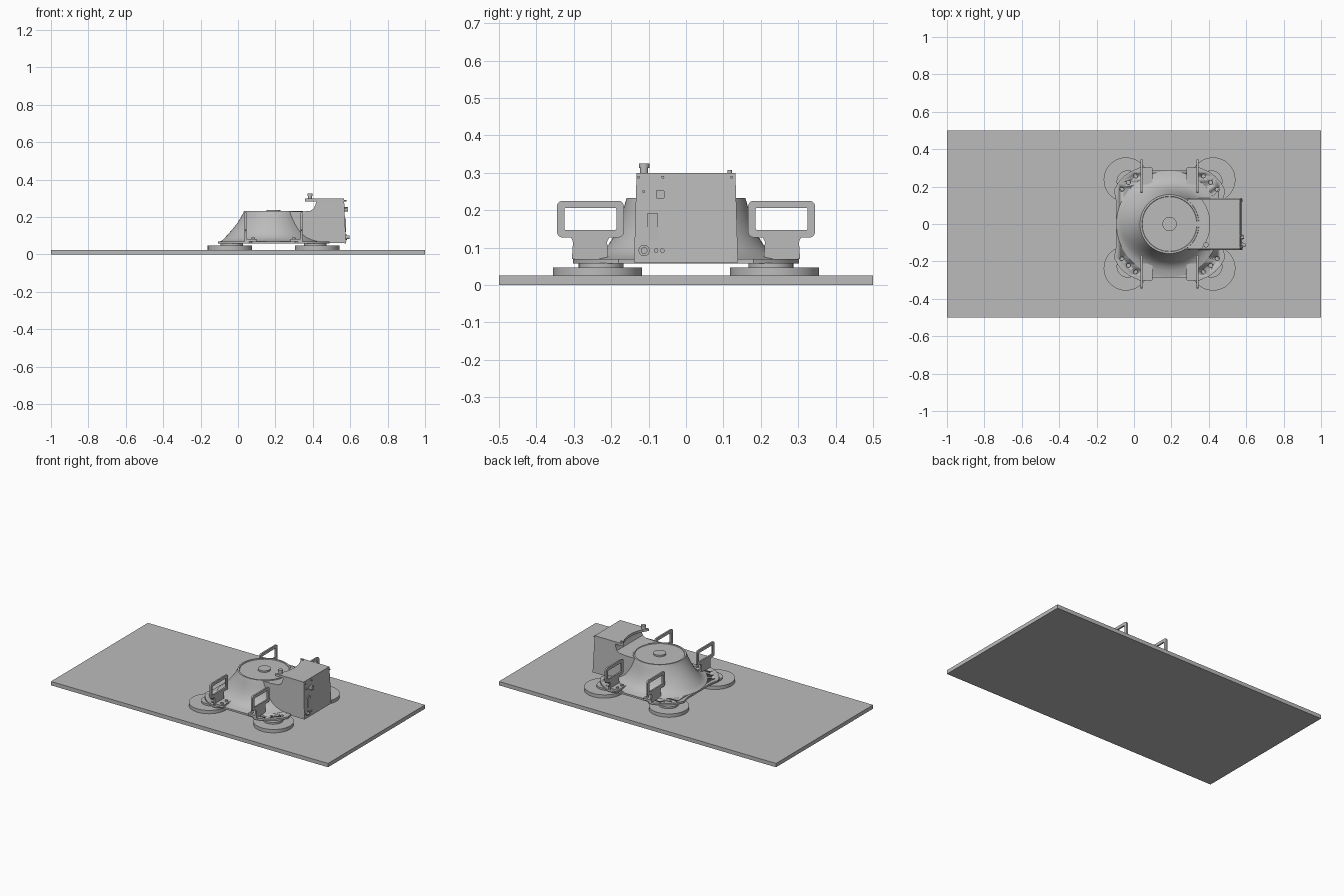
import bpy, bmesh, math
from mathutils import Matrix, Vector

if "Cube" in bpy.data.objects:
    bpy.data.objects.remove(bpy.data.objects["Cube"])

CX = 0.19          # centre of the lifting unit
grey = bpy.data.materials.new("plain grey")
grey.use_nodes = True
grey.diffuse_color = (0.5, 0.5, 0.5, 1)
grey.node_tree.nodes["Principled BSDF"].inputs["Base Color"].default_value = (0.5, 0.5, 0.5, 1)


def finish(name, bm):
    bmesh.ops.recalc_face_normals(bm, faces=bm.faces)
    me = bpy.data.meshes.new(name)
    bm.to_mesh(me)
    bm.free()
    me.materials.append(grey)
    me.polygons.foreach_set("use_smooth", [True] * len(me.polygons))
    me.set_sharp_from_angle(angle=math.radians(32))
    ob = bpy.data.objects.new(name, me)
    bpy.context.collection.objects.link(ob)
    return ob


def place(axis, u, v, w):
    """Map profile coordinates (u, v) and depth w to space."""
    return {"x": (w, u, v), "y": (u, w, v), "z": (u, v, w)}[axis]


def prism(name, loops, axis, lo, hi, edit=None):
    """Extrude an outline, or a frame between two matching outlines."""
    bm = bmesh.new()
    ends = [[[bm.verts.new(place(axis, u, v, w)) for u, v in lp] for lp in loops] for w in (lo, hi)]
    n = len(loops[0])
    for k in range(len(loops)):
        for i in range(n):
            j = (i + 1) % n
            bm.faces.new((ends[0][k][i], ends[0][k][j], ends[1][k][j], ends[1][k][i]))
    for end in ends:
        if len(loops) == 1:
            bm.faces.new(end[0])
        else:
            for i in range(n):
                j = (i + 1) % n
                bm.faces.new((end[0][i], end[0][j], end[1][j], end[1][i]))
    if edit:
        for vert in bm.verts:
            edit(vert.co)
    return finish(name, bm)


def box(name, x0, x1, y0, y1, z0, z1):
    return prism(name, [[(x0, y0), (x1, y0), (x1, y1), (x0, y1)]], "z", z0, z1)


def circle(u, v, r, n=32):
    return [(u + r * math.cos(2 * math.pi * i / n), v + r * math.sin(2 * math.pi * i / n)) for i in range(n)]


def disc(name, axis, u, v, r, lo, hi, n=32):
    return prism(name, [circle(u, v, r, n)], axis, lo, hi)


def rounded(u0, u1, v0, v1, r, n=5):
    pts = []
    corners = ((u1 - r, v1 - r), (u0 + r, v1 - r), (u0 + r, v0 + r), (u1 - r, v0 + r))
    for q, (u, v) in enumerate(corners):
        for i in range(n + 1):
            a = math.pi / 2 * (q + i / n)
            pts.append((u + r * math.cos(a), v + r * math.sin(a)))
    return pts


# Sheet being lifted
box("carried_sheet", -1, 1, -0.5, 0.5, 0, 0.025)

# Flange: one quarter outline mirrored around
quarter = [(0.285, 0), (0.285, 0.12), (0.298, 0.18), (0.275, 0.222), (0.245, 0.255),
           (0.21, 0.28), (0.16, 0.302), (0.13, 0.302), (0.115, 0.287), (0, 0.285)]
outline = quarter + [(-x, y) for x, y in quarter[-2::-1]]
outline += [(x, -y) for x, y in outline[-2:0:-1]]
flange = prism("flange", [[(CX + x, y) for x, y in outline]], "z", 0.058, 0.07)

# Mounting holes through the flange corners
bm = bmesh.new()
for sx in (-1, 1):
    for sy in (-1, 1):
        for hx, hy in ((0.18, 0.257), (0.22, 0.222), (0.255, 0.185)):
            bmesh.ops.create_cone(bm, cap_ends=True, segments=20, radius1=0.011, radius2=0.011,
                                  depth=0.06, matrix=Matrix.Translation((CX + sx * hx, sy * hy, 0.064)))
cutter = finish("hole_cutter", bm)
cutter.hide_render = True
cutter.hide_viewport = True
cut = flange.modifiers.new("holes", "BOOLEAN")
cut.operation = "DIFFERENCE"
cut.object = cutter
cut.solver = "EXACT"

# Domed housing: rings of (reach to the right, reach across, reach to the rear), height
rings = [(0.27, 0.284, 0.284, 0.07), (0.25, 0.25, 0.272, 0.077), (0.225, 0.225, 0.26, 0.09),
         (0.205, 0.207, 0.243, 0.108), (0.19, 0.19, 0.22, 0.135), (0.175, 0.178, 0.196, 0.165),
         (0.165, 0.168, 0.175, 0.198), (0.16, 0.162, 0.162, 0.222), (0.157, 0.158, 0.158, 0.233),
         (0.148, 0.148, 0.148, 0.233), (0.146, 0.146, 0.146, 0.229)]
bm = bmesh.new()
N = 64
prev = None
for right, across, left, z in rings:
    ring = []
    for i in range(N):
        c, s = math.cos(2 * math.pi * i / N), math.sin(2 * math.pi * i / N)
        ring.append(bm.verts.new((CX + c * (right if c > 0 else left), s * across, z)))
    if prev:
        for i in range(N):
            j = (i + 1) % N
            bm.faces.new((prev[i], prev[j], ring[j], ring[i]))
    prev = ring
bm.faces.new(prev)
finish("domed_housing", bm)
disc("dome_cap", "z", CX, 0, 0.038, 0.228, 0.239, 40)

# Suction pads with hubs, and lifting handles, at each corner
for sx, side in ((-1, "right"), (1, "left")):
    for sy, end in ((-1, "front"), (1, "back")):
        tag = end + "_" + side
        px, py = CX + sx * 0.233, sy * 0.237
        disc("suction_pad_" + tag, "z", px, py, 0.119, 0.025, 0.047, 64)
        disc("pad_hub_" + tag, "z", px - sx * 0.01, py - sy * 0.01, 0.06, 0.046, 0.059)

        hx = CX + sx * 0.15
        lo, hi = hx - 0.005, hx + 0.005
        a, b = sorted((sy * 0.166, sy * 0.345))
        prism("handle_grip_" + tag, [rounded(a, b, 0.127, 0.225, 0.015),
                                     rounded(a + 0.02, b - 0.02, 0.147, 0.206, 0.004)], "x", lo, hi)
        stem = [(sy * y, z) for y, z in ((0.208, 0.07), (0.305, 0.07), (0.302, 0.115),
                                         (0.308, 0.13), (0.204, 0.13), (0.211, 0.115))]
        prism("handle_stem_" + tag, [stem], "x", lo, hi)
        # Foot plate folded inward, with two bolts
        fx0, fx1 = sorted((hx, hx - sx * 0.06))
        prism("handle_foot_" + tag, [rounded(fx0, fx1, min(sy * 0.21, sy * 0.302),
                                             max(sy * 0.21, sy * 0.302), 0.008)], "z", 0.07, 0.084)
        for k in (0.235, 0.28):
            disc("foot_bolt_" + tag, "z", hx - sx * 0.042, sy * k, 0.009, 0.08, 0.092, 12)


# Control box with slightly tapered sides
def taper(co):
    co.y *= 1 - 0.05 * (co.z - 0.06) / 0.24


side_profile = [(0.25, 0.064), (0.577, 0.06), (0.567, 0.298), (0.42, 0.298), (0.415, 0.27),
                (0.405, 0.245), (0.385, 0.233), (0.33, 0.229), (0.25, 0.229)]
prism("control_box", [side_profile], "y", -0.139, 0.139, taper)

# Curved lid overhanging the dome
arc = [(CX + 0.215 * math.cos(t), 0.215 * math.sin(t))
       for t in [math.radians(-38 + 76 * i / 16) for i in range(17)]]
prism("box_lid", [[(0.567, -0.1325)] + arc + [(0.567, 0.1325)]], "z", 0.284, 0.2995)

# Posts on the lid
disc("lid_post", "z", 0.385, -0.112, 0.011, 0.295, 0.315, 16)
disc("lid_post_tip", "z", 0.385, -0.112, 0.014, 0.313, 0.325, 16)
disc("lid_stud", "z", 0.385, 0.117, 0.006, 0.295, 0.307, 12)

# Fittings on the box end
prism("gauge_plate", [rounded(-0.103, -0.075, 0.12, 0.193, 0.003)], "x", 0.568, 0.577)
prism("switch", [rounded(-0.08, -0.058, 0.23, 0.254, 0.004)], "x", 0.565, 0.589)
disc("valve_collar", "x", -0.112, 0.092, 0.015, 0.57, 0.583, 24)
disc("valve_stem", "x", -0.112, 0.092, 0.009, 0.57, 0.595, 16)
for y in (-0.08, -0.063):
    disc("port", "x", y, 0.092, 0.006, 0.57, 0.58, 12)
for y, z in ((-0.127, 0.288), (-0.062, 0.288), (0.122, 0.288), (-0.135, 0.072),
             (0.13, 0.072), (-0.113, 0.25)):
    disc("end_screw", "x", y, z, 0.004, 0.56, 0.579, 10)
